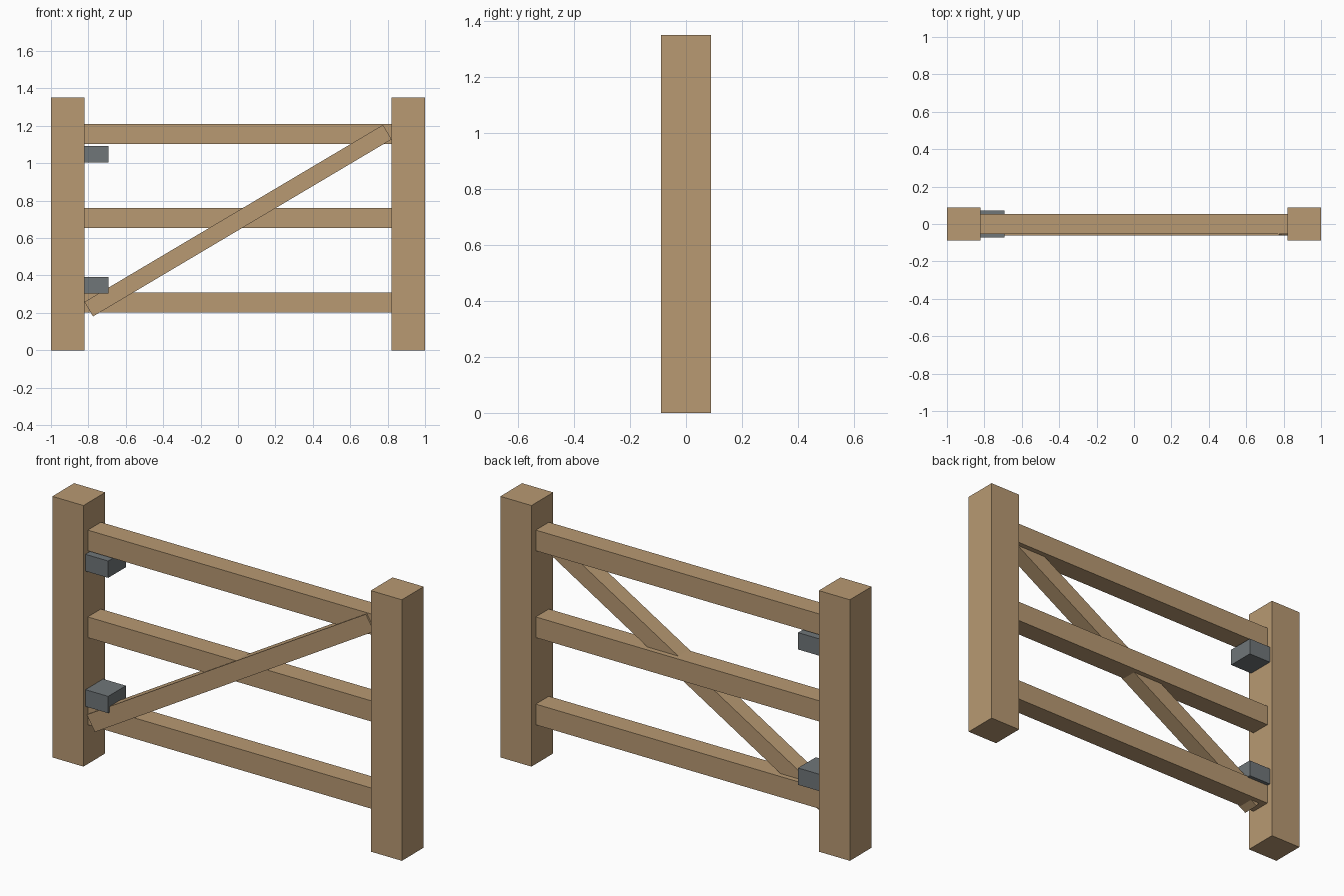
import bpy
import bmesh
import math
from mathutils import Matrix

cube = bpy.data.objects.get("Cube")
if cube:
    bpy.data.objects.remove(cube, do_unlink=True)


def make_material(name, rgb, roughness):
    mat = bpy.data.materials.new(name)
    mat.use_nodes = True
    mat.diffuse_color = (*rgb, 1)
    bsdf = mat.node_tree.nodes["Principled BSDF"]
    bsdf.inputs["Base Color"].default_value = (*rgb, 1)
    bsdf.inputs["Roughness"].default_value = roughness
    return mat


wood = make_material("light wood", (0.48, 0.32, 0.17), 0.8)
iron = make_material("grey iron", (0.16, 0.18, 0.19), 0.6)


def box(name, centre, size, mat, tilt=0):
    """Flat-faced box, optionally tilted about the y axis."""
    bm = bmesh.new()
    bmesh.ops.create_cube(bm, size=1, matrix=Matrix.Diagonal((*size, 1)))
    mesh = bpy.data.meshes.new(name)
    bm.to_mesh(mesh)
    bm.free()
    mesh.materials.append(mat)
    obj = bpy.data.objects.new(name, mesh)
    obj.location = centre
    obj.rotation_euler.y = tilt
    bpy.context.collection.objects.link(obj)
    return obj


POST = 0.178
HEIGHT = 1.35
INNER = 1 - POST      # inner face of each post
RAIL = 0.107

# Posts
for side, sign in (("left", 1), ("right", -1)):
    box(f"{side}_post", (sign * (1 - POST / 2), 0, HEIGHT / 2),
        (POST, POST, HEIGHT), wood)

# Horizontal rails
for level, z in (("bottom", 0.256), ("middle", 0.707), ("top", 1.156)):
    box(f"{level}_rail", (0, 0, z), (2 * INNER, RAIL, RAIL), wood)

# Diagonal brace, set slightly proud of the front
box("diagonal_brace", (0, -0.018, 0.693), (1.856, 0.089, 0.09), wood,
    tilt=-math.radians(30.67))

# Hinge blocks on the right post
for level, z in (("lower", 0.348), ("upper", 1.048)):
    box(f"{level}_hinge", (-INNER + 0.065, 0, z), (0.13, 0.145, 0.087), iron)
